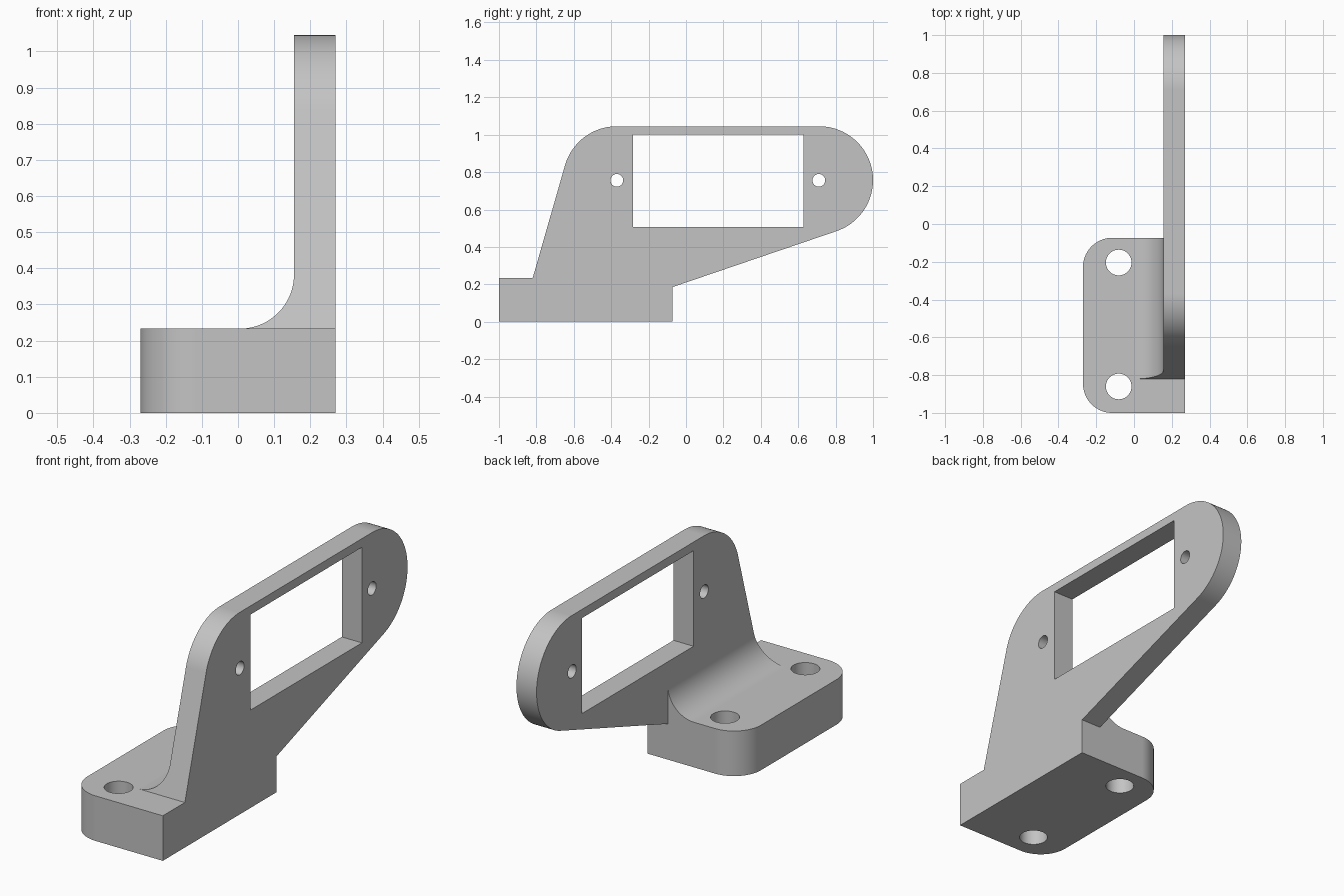
import bpy, bmesh
from math import sin, cos, radians

cube = bpy.data.objects.get("Cube")
if cube:
    bpy.data.objects.remove(cube, do_unlink=True)

grey = bpy.data.materials.new("plain grey")
grey.use_nodes = True
grey.diffuse_color = (0.55, 0.55, 0.55, 1)
grey.node_tree.nodes["Principled BSDF"].inputs["Base Color"].default_value = grey.diffuse_color

BASE_TOP, BACK, SIDE, WALL = 0.233, -0.073, 0.27, 0.155


def arc(cx, cy, r, start, end, steps=24):
    angles = [radians(start + (end - start) * i / steps) for i in range(steps + 1)]
    return [(cx + r * cos(a), cy + r * sin(a)) for a in angles]


def prism(name, outline, near, far):
    """Solid between two placements of the same outline."""
    bm = bmesh.new()
    rings = [[bm.verts.new(place(*p)) for p in outline] for place in (near, far)]
    n = len(outline)
    for ring in rings:
        bm.faces.new(ring)
    for i in range(n):
        j = (i + 1) % n
        bm.faces.new((rings[0][i], rings[0][j], rings[1][j], rings[1][i]))
    bmesh.ops.recalc_face_normals(bm, faces=bm.faces)
    mesh = bpy.data.meshes.new(name)
    bm.to_mesh(mesh)
    bm.free()
    mesh.materials.append(grey)
    obj = bpy.data.objects.new(name, mesh)
    bpy.context.collection.objects.link(obj)
    return obj


def upright(name, outline, z0, z1):
    return prism(name, outline, lambda x, y: (x, y, z0), lambda x, y: (x, y, z1))


def sideways(name, outline, x0, x1):
    return prism(name, outline, lambda y, z: (x0, y, z), lambda y, z: (x1, y, z))


def combine(target, tool, operation):
    tool.hide_render = True
    mod = target.modifiers.new(operation, "BOOLEAN")
    mod.operation, mod.solver, mod.object = operation, "EXACT", tool
    bpy.context.view_layer.objects.active = target
    bpy.ops.object.modifier_apply(modifier=mod.name)
    bpy.data.objects.remove(tool, do_unlink=True)


# Mounting foot, rounded along its free side
r = 0.155
foot = [(SIDE, -1), (SIDE, BACK)]
foot += arc(-SIDE + r, BACK - r, r, 90, 180)
foot += arc(-SIDE + r, -1 + r, r, 180, 270)
bracket = upright("mounting_bracket", foot, 0, BASE_TOP)

# Upright plate with a sloping front edge and a rounded arm
corner = arc(-0.37, 0.757, 0.288, 164, 90)
top_y, top_z = corner[0]


def slope(z):
    return -0.82 + (top_y + 0.82) * (z - BASE_TOP) / (top_z - BASE_TOP)


plate = [(slope(0.1), 0.1)] + corner
plate += arc(0.712, 0.757, 0.288, 90, -71.2, 48)
plate += [(BACK, 0.185), (BACK, 0.1)]
combine(bracket, sideways("upright_plate", plate, WALL, SIDE), "UNION")

# Concave fillet between foot and plate
f = WALL - 0.005
fillet = arc(0.005, BASE_TOP + f, f, 270, 360)
fillet += [(0.2, BASE_TOP + f), (0.2, 0.15), (0.005, 0.15)]
combine(bracket, prism("fillet", fillet, lambda x, z: (x, slope(z), z),
                       lambda x, z: (x, BACK, z)), "UNION")

# Rectangular window
window = [(-0.283, 0.506), (0.627, 0.506), (0.627, 1.0), (-0.283, 1.0)]
combine(bracket, sideways("window_cutter", window, 0, 0.5), "DIFFERENCE")

# Screw holes through plate and foot
for y in (-0.37, 0.71):
    hole = arc(y, 0.756, 0.034, 0, 360, 32)[:-1]
    combine(bracket, sideways("plate_hole_cutter", hole, 0, 0.5), "DIFFERENCE")
for y in (-0.204, -0.86):
    hole = arc(-0.081, y, 0.068, 0, 360, 48)[:-1]
    combine(bracket, upright("foot_hole_cutter", hole, -0.2, 0.5), "DIFFERENCE")

# Smooth curves, crisp edges
bpy.ops.object.select_all(action="DESELECT")
bracket.select_set(True)
bpy.context.view_layer.objects.active = bracket
bpy.ops.object.shade_smooth_by_angle(angle=radians(30))
weighted = bracket.modifiers.new("even shading", "WEIGHTED_NORMAL")
weighted.keep_sharp = True
